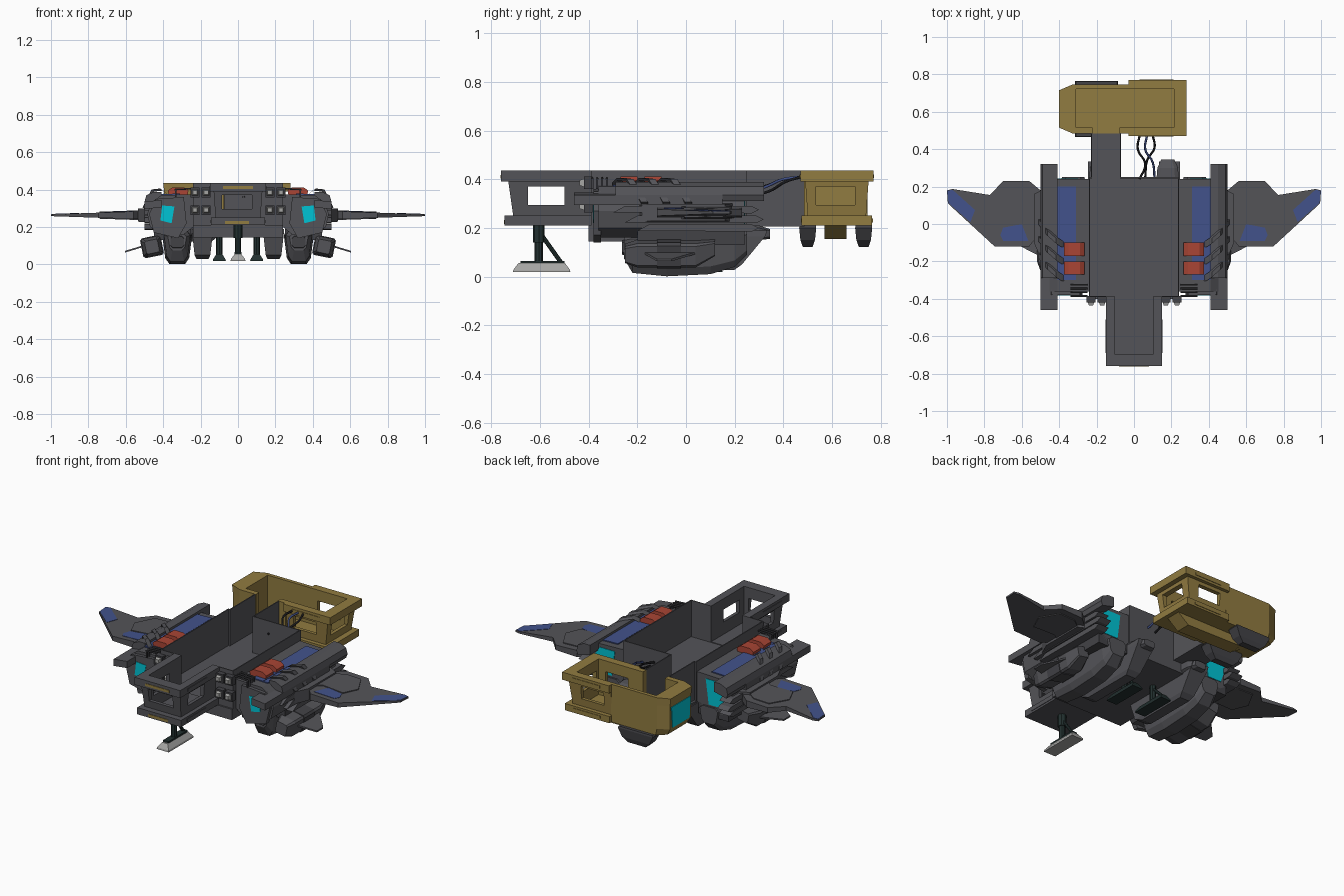
import bpy, bmesh, math
from mathutils import Matrix, Vector

if "Cube" in bpy.data.objects:
    bpy.data.objects.remove(bpy.data.objects["Cube"])

def material(name, r, g, b):
    m = bpy.data.materials.new(name)
    m.diffuse_color = (r, g, b, 1)
    m.use_nodes = True
    m.node_tree.nodes["Principled BSDF"].inputs["Base Color"].default_value = m.diffuse_color
    return m

GREY = material("hull grey", .088, .088, .098)
DARK = material("dark grey", .055, .055, .062)
GOLD = material("cabin gold", .285, .2, .052)
BLUE = material("panel blue", .055, .085, .26)
RED = material("vent red", .40, .06, .035)
CYAN = material("window cyan", 0, .55, .66)
GREEN = material("gear dark green", .016, .03, .029)
PALE = material("foot pale grey", .38, .38, .37)
BLACK = material("cable black", .01, .01, .012)

def loft(name, rings, mat, mirror=False, M=None):
    """Closed skin through rings of points, capped at both ends."""
    bm = bmesh.new()
    vs = [[bm.verts.new(p) for p in r] for r in rings]
    n = len(rings[0])
    for a, b in zip(vs, vs[1:]):
        for i in range(n):
            bm.faces.new((a[i], a[(i + 1) % n], b[(i + 1) % n], b[i]))
    bm.faces.new(vs[0])
    bm.faces.new(vs[-1])
    if M:
        bm.transform(M)
    bmesh.ops.recalc_face_normals(bm, faces=bm.faces)
    me = bpy.data.meshes.new(name)
    bm.to_mesh(me)
    bm.free()
    me.materials.append(mat)
    o = bpy.data.objects.new(name, me)
    bpy.context.collection.objects.link(o)
    if mirror:
        o.modifiers.new("mirror", 'MIRROR')
    return o

def prism(name, pts, axis, a, b, mat, mirror=False, M=None):
    put = {'z': lambda u, v, w: (u, v, w), 'y': lambda u, v, w: (u, w, v), 'x': lambda u, v, w: (w, u, v)}[axis]
    return loft(name, [[put(u, v, w) for u, v in pts] for w in (a, b)], mat, mirror, M)

def box(name, x0, x1, y0, y1, z0, z1, mat, mirror=False, M=None):
    return prism(name, [(x0, y0), (x1, y0), (x1, y1), (x0, y1)], 'z', z0, z1, mat, mirror, M)

def cut(objs, x0, x1, y0, y1, z0, z1, M=None):
    c = box("cutter", x0, x1, y0, y1, z0, z1, objs[0].data.materials[0], M=M)
    c.hide_render = True
    for o in objs:
        mod = o.modifiers.new("cut", 'BOOLEAN')
        mod.operation, mod.solver, mod.object = 'DIFFERENCE', 'EXACT', c
        bpy.context.view_layer.objects.active = o
        bpy.ops.object.modifier_apply(modifier=mod.name)
    bpy.data.objects.remove(c)

def rod(name, p, q, r, mat, mirror=False, n=8, r2=None):
    p, q = Vector(p), Vector(q)
    R = (q - p).to_track_quat('Z', 'Y')
    ring = lambda c, rad: [c + R @ Vector((rad * math.cos(2 * math.pi * i / n), rad * math.sin(2 * math.pi * i / n), 0)) for i in range(n)]
    return loft(name, [ring(p, r), ring(q, r if r2 is None else r2)], mat, mirror)

def tube(name, pts, r, mat):
    cu = bpy.data.curves.new(name, 'CURVE')
    cu.dimensions, cu.bevel_depth, cu.bevel_resolution, cu.resolution_u = '3D', r, 1, 5
    s = cu.splines.new('BEZIER')
    s.bezier_points.add(len(pts) - 1)
    for b, p in zip(s.bezier_points, pts):
        b.co = p
        b.handle_left_type = b.handle_right_type = 'AUTO'
    cu.materials.append(mat)
    bpy.context.collection.objects.link(bpy.data.objects.new(name, cu))

def pod(name, cx, rings, mat, tilt=0, taper=1, c=.65):
    """Chamfered pod along y; rings are (y, centre z, half width, half height)."""
    out = []
    for y, cz, w, h in rings:
        b = w * taper
        o = [(b, -h*c), (w, h*c), (w*c, h), (-w*c, h), (-w, h*c), (-b, -h*c), (-b*c, -h), (b*c, -h)]
        out.append([(cx + u*math.cos(tilt) - v*math.sin(tilt), y, cz + u*math.sin(tilt) + v*math.cos(tilt)) for u, v in o])
    return loft(name, out, mat, True)

# Open-topped main hull with a rear corridor
hull = prism("main_hull", [(-.24, -.39), (.24, -.39), (.24, .25), (-.07, .25), (-.07, .487), (-.23, .487), (-.23, .25), (-.24, .25)], 'z', .205, .435, GREY)
cut([hull], -.234, .234, -.384, .244, .218, .5)
cut([hull], -.224, -.076, .23, .52, .218, .5)
box("lower_hull", -.24, .24, -.4, .25, .145, .21, GREY)

# Cabins: banded walls, open roof and three windows; front faces local -y
def cabin(name, mat, M, back, depth, others):
    prof = [(.21, .145, .015), (.25, .145, .015), (.25, .12, .05), (.39, .13, .03), (.39, .15, 0), (.435, .15, 0)]
    o = loft(name, [[(-h, f, z), (h, f, z), (h, back, z), (-h, back, z)] for z, h, f in prof], mat, M=M)
    cut([o] + others, -.103, .103, .065, depth, .222, .5, M)
    cut([o], -.2, .2, .11, .26, .295, .37, M)
    cut([o], -.085, .075, -.02, .1, .295, .37, M)
    for s in (-1, 1):   # raised strips on the side bands
        for z in (.23, .412):
            x = s * (.145 if z < .3 else .15)
            box(name + "_side_strip", x - .003, x + .003, .07, .25, z - .008, z + .008, mat, M=M)
    return o

cabin("nose_cabin", GREY, Matrix.Translation((0, -.76, 0)), .375, .41, [hull])
box("nose_upper_strip", -.08, .08, -.763, -.758, .403, .418, GOLD)
box("nose_lower_strip", -.07, .06, -.748, -.742, .217, .232, GOLD)

def gold_ring(z, e, s, w):
    return [(-.025, .485, z), (s, .485, z), (e, .615 - w, z), (e, .615 + w, z), (s, .745, z), (-.025, .745, z)]
body = loft("rear_cabin_body", [gold_ring(.21, -.37, -.32, .09), gold_ring(.25, -.395, -.33, .1), gold_ring(.39, -.395, -.33, .1), gold_ring(.435, -.40, -.33, .1)], GOLD)
cabin("rear_cabin", GOLD, Matrix.Translation((.28, .62, 0)) @ Matrix.Rotation(math.pi / 2, 4, 'Z'), .31, .59, [body])
cut([body], -.222, -.078, .45, .53, .222, .5)
prism("rear_cabin_window", [(.535, .255), (.695, .255), (.705, .38), (.525, .38)], 'x', -.3985, -.392, CYAN)
prism("rear_cabin_belly", [(-.28, .21), (-.2, .16), (.17, .155), (.24, .21)], 'y', .57, .66, GOLD)
for y in (.5, .73):     # thruster pods under the rear cabin
    loft("rear_cabin_thruster", [[(-.2 + a*u, y + b*v, z) for u, v in ((-1, -1), (1, -1), (1, 1), (-1, 1))]
         for z, a, b in ((.122, .06, .02), (.15, .09, .03), (.20, .115, .035), (.21, .11, .033))], DARK)

# Cables joining hull and rear cabin
tube("rear_cable", [(.03, .24, .36), (.06, .32, .37), (.02, .40, .40), (.03, .475, .41)], .006, BLACK)
tube("rear_cable", [(.11, .247, .34), (.10, .33, .37), (.06, .40, .40), (.07, .475, .41)], .006, BLUE)
tube("rear_cable", [(.06, .247, .33), (.07, .34, .35), (.11, .41, .39), (.10, .475, .41)], .006, BLACK)

# Side nacelles
pro = [(.24, .2), (.29, .16), (.41, .16), (.47, .2), (.485, .27), (.465, .33), (.41, .37), (.24, .375)]
prism("nacelle", pro, 'y', -.36, .24, GREY, True)
prism("nacelle_front_collar", [(.29, .36), (.44, .35), (.475, .27), (.45, .17), (.32, .14), (.275, .22)], 'y', -.38, -.35, GREY, True)
prism("nacelle_front_window", [(.34, .31), (.405, .315), (.415, .235), (.355, .22)], 'y', -.3825, -.379, CYAN, True)
prism("nacelle_rear_window", [(.3, .35), (.40, .35), (.44, .29), (.41, .2), (.32, .2)], 'y', .238, .243, CYAN, True)
prism("nacelle_blue_panel", [(.31, .371), (.408, .367), (.408, .376), (.31, .379)], 'y', -.3, .2, BLUE, True)
prism("side_blade", [(.41, .305), (.5, .295), (.5, .335), (.41, .345)], 'y', -.46, .15, GREY, True)
prism("side_rail", [(.41, .33), (.49, .31), (.5, .335), (.49, .37), (.45, .388), (.41, .388)], 'y', -.29, .32, GREY, True)
for z, y0, y1 in ((.275, -.3, .3), (.235, -.25, .32), (.2, -.2, .3)):
    prism("lower_side_rail", [(y0, z - .012), (y1 - .03, z - .015), (y1, z), (y1 - .03, z + .015), (y0 + .05, z + .015)], 'x', .43, .5, GREY, True)

# Red arched vents
for y in (-.135, -.235):
    arch = [(.27, .37), (.37, .37), (.375, .395), (.35, .412), (.29, .412), (.265, .395)]
    prism("red_vent", arch, 'y', y - .035, y + .035, RED, True)

# Flat bent struts over the nacelles and louvre bars in front
for y in (-.29, -.2, -.11):
    path = [(.38, 0, .38), (.41, .02, .40), (.455, .06, .395), (.503, .12, .30)]
    loft("nacelle_strut", [[(x + a, y + d + b, z + a*.8) for a, b in ((-.007, -.014), (.007, -.014), (.007, .014), (-.007, .014))]
         for x, d, z in path], GREY, True)
for i in range(4):
    y = -.385 + .02 * i
    rod("louvre_bar", (.25, y, .405), (.34, y, .40), .005, DARK, True, 6)
    box("louvre_foot", .328, .336, y - .004, y + .004, .36, .4, DARK, True)

# Forward nozzle blocks with pale ends
for x in (.17, .23):
    for z in (.29, .385):
        box("nozzle_block", x - .024, x + .024, -.42, -.385, z - .026, z + .026, DARK, True)
        loft("nozzle_end", [[(x + a*r, y, z + b*r) for a, b in ((-1, -1), (1, -1), (1, 1), (-1, 1))]
             for y, r in ((-.418, .017), (-.437, .011))], PALE, True)

# Tapered wings with blue plates on the upper side
def wing(name, pts, lo, hi, mat):
    half = lambda x: .022 - .034 * (x - .5)
    loft(name, [[(x, y, .263 + s * half(x) + e) for x, y in pts] for s, e in ((-lo[0], -lo[1]), (1, hi))], mat, True)
wing("wing", [(.46, -.17), (.52, -.07), (.56, -.12), (.745, -.12), (.995, .11), (1.0, .18), (.97, .187), (.77, .155), (.70, .23), (.56, .23), (.5, .18), (.46, .18)], (1, 0), 0, GREY)
wing("wing_blue_tip", [(.992, .112), (.998, .178), (.97, .183), (.85, .075), (.875, .01)], (0, 0), .002, BLUE)
wing("wing_blue_panel", [(.565, -.09), (.70, -.09), (.715, -.06), (.70, -.02), (.60, .0)], (0, 0), .002, BLUE)
wing("wing_raised_root", [(.48, -.06), (.56, .0), (.70, -.01), (.74, .08), (.68, .19), (.58, .19), (.48, .12)], (1, .005), .005, GREY)
wing("wing_root_fairing", [(.46, -.2), (.5, -.18), (.535, -.1), (.535, .16), (.46, .2)], (1, .014), .014, GREY)

# Engine pods hanging under the nacelles and hull
pod("main_pod", .325, [(-.255, .12, .05, .045), (-.22, .10, .07, .085), (-.08, .095, .08, .094), (.1, .1, .08, .09), (.2, .115, .075, .075), (.25, .14, .06, .05)], GREY, 0, .8)
pod("main_pod_intake", .325, [(-.262, .12, .035, .03), (-.24, .12, .04, .035)], DARK)
pod("outer_pod", .46, [(-.25, .095, .035, .035), (-.2, .095, .052, .05), (.04, .095, .052, .05), (.12, .12, .035, .03)], GREY, -.2, 1, .8)
pod("outer_pod_band", .46, [(-.12, .095, .056, .054), (-.02, .095, .056, .054)], DARK, -.2, 1, .8)
loft("outer_pod_fin", [[(.49, -.18, z), (.605, -.12, z - .035), (.605, -.06, z - .035), (.49, .06, z)] for z in (.098, .107)], GREY, True)
loft("inner_pod", [[(.19 - w, y0, z), (.19 + w, y0, z), (.19 + w, y1, z), (.19 - w, y1, z)]
     for z, w, y0, y1 in ((.028, .032, -.12, .2), (.05, .042, -.17, .23), (.165, .055, -.2, .325), (.19, .055, -.19, .335))], GREY, True)
pod("inner_pod_tail", .18, [(.24, .18, .06, .032), (.3, .18, .055, .03), (.345, .175, .035, .02)], GREY)
box("pod_pylon", .25, .45, -.2, .24, .13, .2, DARK, True)

# Landing gear
def foot(name, x, y, w, l, mat, mirror=False):
    loft(name, [[(x + a*(w - d), y + b*(l - d), z) for a, b in ((-1, -1), (1, -1), (1, 1), (-1, 1))]
         for z, d in ((.018, 0), (.028, .002), (.055, w * .55))], mat, mirror)
foot("nose_foot", 0, -.593, .04, .118, PALE)
box("nose_foot_top", -.018, .018, -.68, -.5, .05, .065, GREEN)
rod("nose_strut", (0, -.605, .05), (0, -.605, .212), .017, GREEN)
rod("nose_strut_sleeve", (0, -.605, .14), (0, -.605, .212), .024, GREEN)
rod("nose_brace", (0, -.6, .18), (0, -.515, .06), .009, GREEN)
foot("rear_foot", .1, .04, .035, .11, GREEN, True)
rod("rear_strut", (.1, .04, .04), (.1, .04, .15), .018, GREEN, True)
rod("rear_brace", (.1, .05, .12), (.1, .12, .05), .009, GREEN, True)
